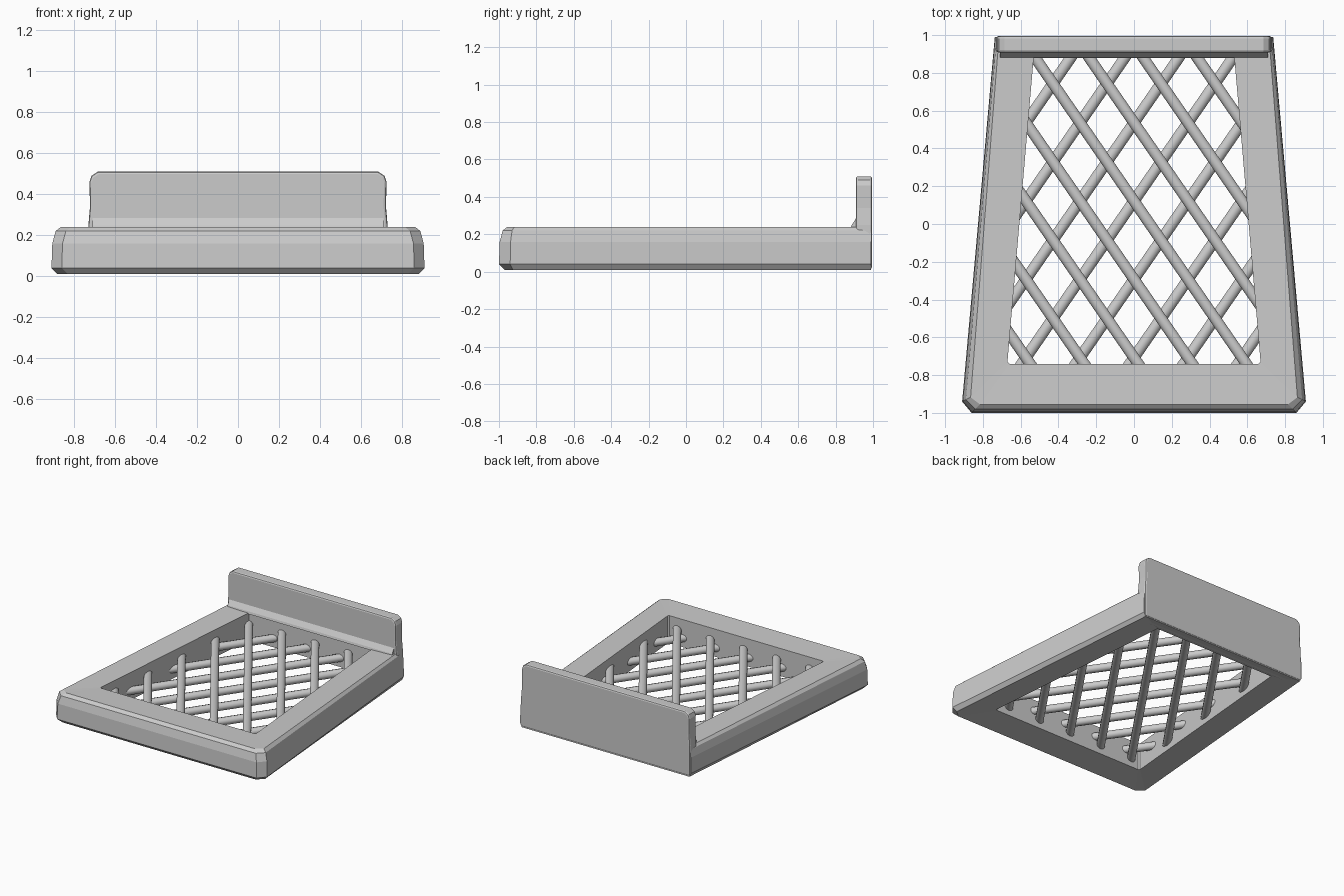
import bpy, bmesh, math
from mathutils import Vector, Matrix

if "Cube" in bpy.data.objects:
    bpy.data.objects.remove(bpy.data.objects["Cube"])


def finish(bm, name):
    bmesh.ops.recalc_face_normals(bm, faces=bm.faces)
    me = bpy.data.meshes.new(name)
    bm.to_mesh(me)
    bm.free()
    ob = bpy.data.objects.new(name, me)
    bpy.context.collection.objects.link(ob)
    return ob


def outer_ring(inset, z):
    # tapered outline with clipped front corners
    half = [(0.86 - inset, -1 + inset), (0.91 - inset, -0.94 + inset * 0.5),
            (0.737 - inset * 0.5, 0.99)]
    return [(x, y, z) for x, y in half] + [(-x, y, z) for x, y in reversed(half)]


def inner_ring(z):
    half = [(0.66, -0.74), (0.67, -0.73), (0.53, 0.895)]
    return [(x, y, z) for x, y in half] + [(-x, y, z) for x, y in reversed(half)]


# Frame: closed loft of outline rings
rings = [inner_ring(0.02), outer_ring(0.03, 0.01), outer_ring(0, 0.04),
         outer_ring(0.004, 0.16), outer_ring(0.02, 0.22),
         outer_ring(0.045, 0.24), inner_ring(0.235)]
bm = bmesh.new()
loops = [[bm.verts.new(p) for p in r] for r in rings]
for a, b in zip(loops, loops[1:] + loops[:1]):
    for i in range(6):
        j = (i + 1) % 6
        bm.faces.new((a[i], a[j], b[j], b[i]))
finish(bm, "frame")

# Back board: rounded upper corners, extruded along y
half = [(0.73, 0.015), (0.73, 0.25), (0.722, 0.34), (0.725, 0.46),
        (0.715, 0.49), (0.685, 0.51)]
outline = half + [(-x, z) for x, z in reversed(half)]
bm = bmesh.new()
face = bm.faces.new([bm.verts.new((x, 0.908, z)) for x, z in outline])
ext = bmesh.ops.extrude_face_region(bm, geom=[face])
bmesh.ops.translate(bm, vec=(0, 0.087, 0),
                    verts=[v for v in ext["geom"] if isinstance(v, bmesh.types.BMVert)])
board = finish(bm, "back_board")
bev = board.modifiers.new("soft_edges", 'BEVEL')
bev.width = 0.012
bev.segments = 2
bev.limit_method = 'ANGLE'
bev.angle_limit = math.radians(50)

# Small fillet where the board meets the frame
bm = bmesh.new()
ends = []
for x in (-0.71, 0.71):
    ends.append([bm.verts.new((x, y, z)) for y, z in
                 ((0.88, 0.23), (0.885, 0.248), (0.912, 0.29), (0.93, 0.23))])
bm.faces.new(ends[0])
bm.faces.new(ends[1])
for i in range(4):
    j = (i + 1) % 4
    bm.faces.new((ends[0][i], ends[0][j], ends[1][j], ends[1][i]))
finish(bm, "board_fillet")


def slat_layer(name, side, z):
    # parallel slats clipped to the tapered opening; side mirrors the direction
    bm = bmesh.new()
    for k in range(8):
        x0 = -1.06 + 0.286 * k
        y0 = max(-0.765, (x0 - 0.64) / 0.605)
        y1 = min(0.93, (x0 + 0.64) / 0.775)
        a = Vector((side * (x0 - 0.69 * y0), y0, z))
        b = Vector((side * (x0 - 0.69 * y1), y1, z))
        d = b - a
        turn = Matrix.Rotation(math.atan2(d.y, d.x), 4, 'Z')
        mat = (Matrix.Translation((a + b) / 2) @ turn
               @ Matrix.Diagonal((1, 1, 0.95, 1))
               @ Matrix.Rotation(math.pi / 2, 4, 'Y')
               @ Matrix.Rotation(math.pi / 10, 4, 'Z'))
        bmesh.ops.create_cone(bm, cap_ends=True, segments=10, radius1=0.031,
                              radius2=0.031, depth=d.length, matrix=mat)
    ob = finish(bm, name)
    bpy.ops.object.select_all(action='DESELECT')
    ob.select_set(True)
    bpy.context.view_layer.objects.active = ob
    bpy.ops.object.shade_smooth_by_angle(angle=math.radians(40))


# Two crossing layers of slats
slat_layer("upper_slats", 1, 0.145)
slat_layer("lower_slats", -1, 0.09)
